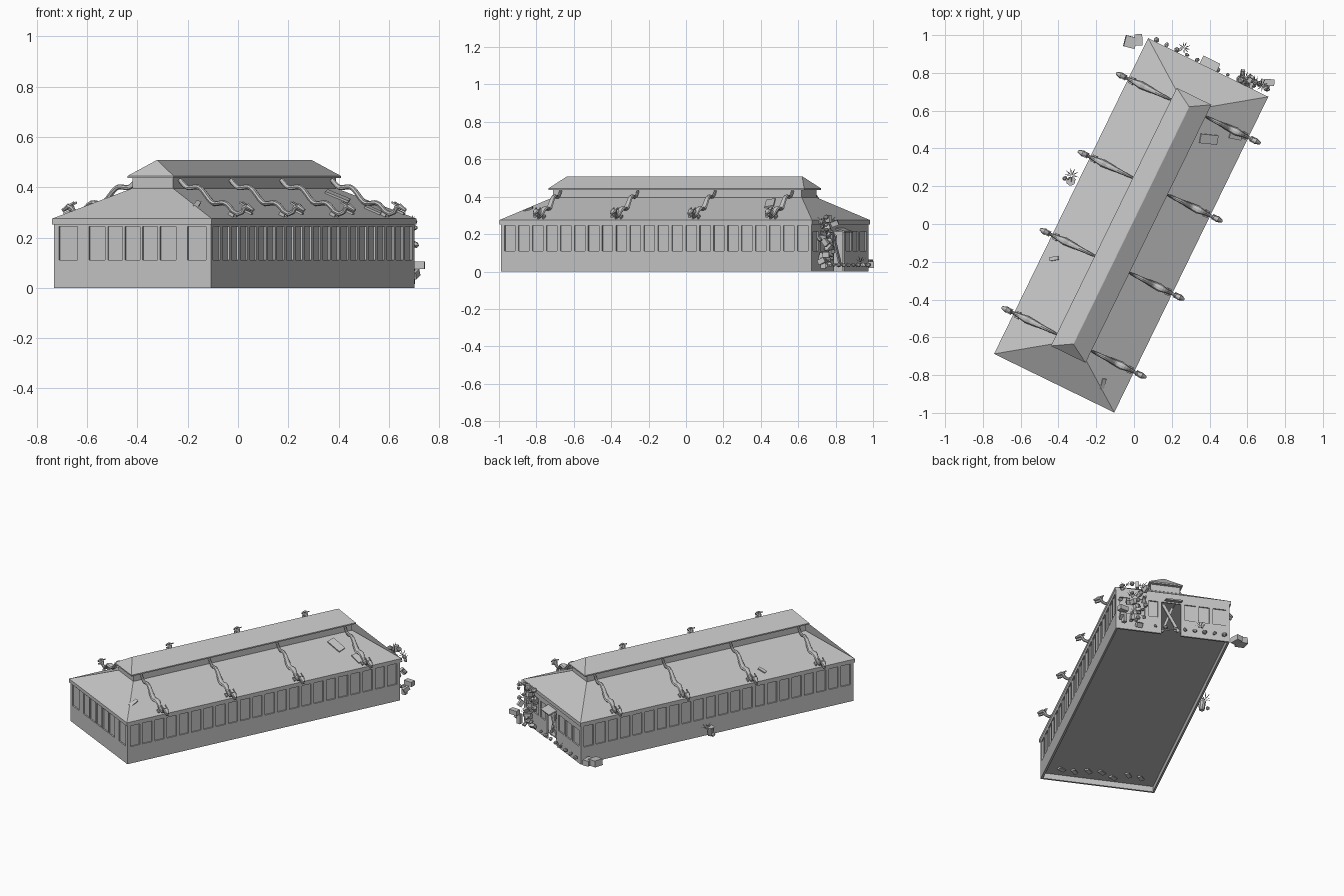
import bpy, bmesh, math, random
from mathutils import Matrix, Vector

if "Cube" in bpy.data.objects:
    bpy.data.objects.remove(bpy.data.objects["Cube"], do_unlink=True)
random.seed(4)

grey = bpy.data.materials.new("stone grey")
grey.use_nodes = True
grey.diffuse_color = (0.55, 0.55, 0.55, 1)
grey.node_tree.nodes["Principled BSDF"].inputs["Base Color"].default_value = (0.55, 0.55, 0.55, 1)

# The hall stands turned on its plot: local x is its width, local y its length
PLOT = Matrix.Translation((-0.015, -0.007, 0)) @ Matrix.Rotation(math.radians(-26), 4, 'Z')
W, L = 0.347, 0.923      # half width and half length of the walls
SILL, HEAD, EAVE = 0.11, 0.245, 0.275


def finish(name, bm):
    bmesh.ops.recalc_face_normals(bm, faces=bm.faces)
    mesh = bpy.data.meshes.new(name)
    bm.to_mesh(mesh)
    bm.free()
    mesh.materials.append(grey)
    ob = bpy.data.objects.new(name, mesh)
    ob.matrix_world = PLOT
    bpy.context.collection.objects.link(ob)


def box(bm, x, y, z):
    """Box spanning three (low, high) ranges."""
    m = Matrix.Translation([(a + b) / 2 for a, b in (x, y, z)])
    m = m @ Matrix.Diagonal([b - a for a, b in (x, y, z)] + [1])
    bmesh.ops.create_cube(bm, size=1, matrix=m)


def turned_box(bm, centre, size, angles):
    m = Matrix.Translation(centre)
    for a, axis in zip(angles, "XYZ"):
        m = m @ Matrix.Rotation(a, 4, axis)
    bmesh.ops.create_cube(bm, size=1, matrix=m @ Matrix.Diagonal([*size, 1]))


def loft(bm, rings, bottom=True):
    """Join rings of points into a skin, closed on top."""
    loops = [[bm.verts.new(p) for p in r] for r in rings]
    n = len(loops[0])
    for a, b in zip(loops, loops[1:]):
        for i in range(n):
            bm.faces.new((a[i], a[(i + 1) % n], b[(i + 1) % n], b[i]))
    if bottom:
        bm.faces.new(loops[0])
    bm.faces.new(loops[-1])


def rect(w, l, z):
    return [(-w, -l, z), (w, -l, z), (w, l, z), (-w, l, z)]


# Walls: recessed window panes behind plinth, lintel and posts
T, R = 0.012, 0.008
TOP = EAVE - 0.005
DOOR = (-0.05, 0.07)
FRONT_POSTS = [(s * x, w) for s in (-1, 1) for x, w in ((0.336, 0.022), (0.218, 0.052))]
FRONT_POSTS += [(-0.1155 + 0.077 * k, 0.012) for k in range(4)]
BACK_POSTS = [(x, 0.022) for x in (-0.336, -0.235, -0.15, -0.061, 0.081, 0.16, 0.25, 0.336)]
panes, frame = bmesh.new(), bmesh.new()
for s in (-1, 1):
    def span(inner, outer):
        return tuple(sorted((s * inner, s * outer)))
    side_in, side_out = span(W - T, W - R), span(W - R, W)
    box(panes, side_in, (-L + R, L - R), (0, TOP))
    box(frame, side_out, (-L, L), (0, SILL))
    box(frame, side_out, (-L, L), (HEAD, TOP))
    n = 22
    for i in range(n + 1):
        y = -L + 0.011 + (2 * L - 0.022) * i / n
        box(frame, side_out, (y - 0.01, y + 0.01), (SILL, HEAD))

    end_in, end_out = span(L - T, L - R), span(L - R, L)
    for a, b in [(-W, W)] if s < 0 else [(-W, DOOR[0]), (DOOR[1], W)]:
        box(panes, (max(a, -W + R), min(b, W - R)), end_in, (0, TOP))
        box(frame, (a, b), end_out, (0, SILL))
    for x, w in FRONT_POSTS if s < 0 else BACK_POSTS:
        box(frame, (x - w / 2, x + w / 2), end_out, (SILL, HEAD))
    box(frame, (-W, W), end_out, (HEAD if s < 0 else 0.215, TOP))
finish("window_panes", panes)
finish("wall_frame", frame)

# Raised floor inside the open-bottomed shell
bm = bmesh.new()
box(bm, (-W + T, W - T), (-L + T, L - T), (0.036, 0.042))
finish("floor", bm)

# Lower roof, clerestory and upper roof
bm = bmesh.new()
loft(bm, [rect(0.354, 0.93, 0.252), rect(0.354, 0.93, EAVE), rect(0.092, 0.742, 0.395)], False)
finish("lower_roof", bm)

bm = bmesh.new()
loft(bm, [rect(0.09, 0.74, 0.39), rect(0.09, 0.74, 0.438)], False)
finish("clerestory", bm)

bm = bmesh.new()
loft(bm, [rect(0.102, 0.76, 0.437), rect(0.102, 0.76, 0.445), rect(0.002, 0.7, 0.508)])
finish("upper_roof", bm)

# Wavy serpents running down the roof: distance out, height, half width, half height
SPINE = []
for i in range(21):
    t = i / 20
    SPINE.append((0.095 + 0.235 * t, 0.432 - 0.127 * t - 0.014 * math.sin(4 * math.pi * t),
                  0.005 + 0.016 * min(t / 0.8, (1.12 - t) / 0.32), 0.01))
SPINE += [(0.352, 0.294, 0.008, 0.01), (0.372, 0.302, 0.009, 0.01), (0.382, 0.318, 0.014, 0.011),
          (0.397, 0.324, 0.017, 0.012), (0.422, 0.308, 0.008, 0.007)]


def serpent(name, s, y):
    bm = bmesh.new()
    rings = []
    for i, (u, z, half_w, half_h) in enumerate(SPINE):
        a, b = SPINE[max(i - 1, 0)], SPINE[min(i + 1, len(SPINE) - 1)]
        t = Vector((b[0] - a[0], b[1] - a[1])).normalized()
        ring = []
        for k in range(8):
            c, d = half_w * math.cos(k * math.pi / 4), half_h * math.sin(k * math.pi / 4)
            ring.append((s * (u - t.y * d), y + c, z + t.x * d))
        rings.append(ring)
    loft(bm, rings)
    # Jaw, horns and claws
    turned_box(bm, (s * 0.402, y, 0.3), (0.03, 0.016, 0.009), (0, s * 0.4, 0))
    for q in (-1, 1):
        turned_box(bm, (s * 0.378, y + q * 0.012, 0.334), (0.026, 0.006, 0.007), (0, s * 0.5, 0))
        turned_box(bm, (s * 0.33, y + q * 0.015, 0.29), (0.024, 0.008, 0.018), (0, s * 0.5, 0))
    finish(name, bm)


for s, side in ((1, "left"), (-1, "right")):
    for i, y in enumerate((-0.69, -0.23, 0.23, 0.69)):
        serpent(f"{side}_roof_serpent_{i + 1}", s, y)

# Loose panels and shards lying on the roof slopes
SLOPE = math.atan2(0.12, 0.262)
bm = bmesh.new()
for u, v, a, b, turn in ((0.17, 0.59, 0.1, 0.05, 0.3), (0.29, 0.67, 0.07, 0.04, 0.2),
                         (-0.29, -0.337, 0.05, 0.02, 0.6)):
    z = EAVE + 0.12 * (0.354 - abs(u)) / 0.262
    turned_box(bm, (u, v, z + 0.006), (a, b, 0.008), (0.06, math.copysign(SLOPE, u), turn))
turned_box(bm, (0.235, -0.82, 0.332), (0.02, 0.06, 0.008), (0.3, SLOPE, 0.2))
finish("loose_roof_panels", bm)

# Planks leaning across the broken doorway, with a small canopy
bm = bmesh.new()
turned_box(bm, (0.01, L - 0.015, 0.12), (0.018, 0.01, 0.2), (0, 0.5, 0))
turned_box(bm, (0.03, L - 0.025, 0.11), (0.015, 0.01, 0.18), (0, -0.35, 0))
turned_box(bm, (0.0, 0.948, 0.22), (0.1, 0.055, 0.008), (-0.3, 0, 0))
finish("doorway_planks", bm)


# Heaps of rubble and spiky weeds
def rock(bm, p, r):
    m = Matrix.Translation(p) @ Matrix.Rotation(random.random() * 3, 4, (1, 1, 0))
    m = m @ Matrix.Diagonal((r, r * random.uniform(0.6, 1), r * 0.8, 1))
    bmesh.ops.create_icosphere(bm, subdivisions=1, radius=1, matrix=m)


def weed(bm, p, size):
    for k in range(9):
        a = k * 0.7 + random.random() * 0.3
        d = Vector((math.cos(a), math.sin(a), random.uniform(0.2, 1))) * size
        w = Vector((-math.sin(a), math.cos(a), 0)) * size * 0.08
        p0 = Vector(p)
        bm.faces.new([bm.verts.new(q) for q in (p0, p0 + d / 2 + w, p0 + d, p0 + d / 2 - w)])


bm = bmesh.new()
for i in range(32):
    z = 0.03 + 0.26 * i / 31
    x = random.uniform(0.17, 0.34)
    y = L + random.uniform(0.012, 0.06)
    if i % 3:
        rock(bm, (x, y, z), random.uniform(0.01, 0.02))
    else:
        turned_box(bm, (x, y, z), (0.04, 0.028, 0.02), [random.random() * 2 for _ in "xyz"])
for i in range(8):
    rock(bm, (-0.31 + 0.06 * i, L + 0.018, 0.035), random.uniform(0.01, 0.017))
finish("corner_rubble", bm)

bm = bmesh.new()
for x, z in ((0.2, 0.27), (0.26, 0.2), (0.3, 0.26), (0.24, 0.1), (-0.16, 0.05)):
    weed(bm, (x, L + 0.045, z), 0.035)
weed(bm, (-0.4, 0.1, 0.07), 0.04)
finish("weeds", bm)

# Crates beside the walls
bm = bmesh.new()
turned_box(bm, (-0.43, 0.87, 0.04), (0.06, 0.06, 0.04), (0, 0.1, 0.2))
turned_box(bm, (-0.395, 0.9, 0.035), (0.04, 0.06, 0.035), (0, 0, 0.5))
turned_box(bm, (0.325, 1.0, 0.09), (0.055, 0.035, 0.03), (0, 0, 0.4))
turned_box(bm, (0.31, 0.975, 0.045), (0.025, 0.025, 0.06), (0, 0, 0.4))
finish("crates", bm)

# Pot by the long wall
bm = bmesh.new()
bmesh.ops.create_cone(bm, cap_ends=True, segments=10, radius1=0.016, radius2=0.024, depth=0.055,
                      matrix=Matrix.Translation((-0.39, 0.07, 0.045)))
rock(bm, (-0.425, 0.07, 0.035), 0.016)
finish("wall_pot", bm)

# Broken paving hanging under the floor near the front end
bm = bmesh.new()
for i in range(7):
    turned_box(bm, (-0.24 + 0.08 * i, -0.83 + random.uniform(-0.04, 0.04), 0.033),
               (0.05, 0.025, 0.012), (0.1, 0.15, random.random()))
finish("broken_paving", bm)
